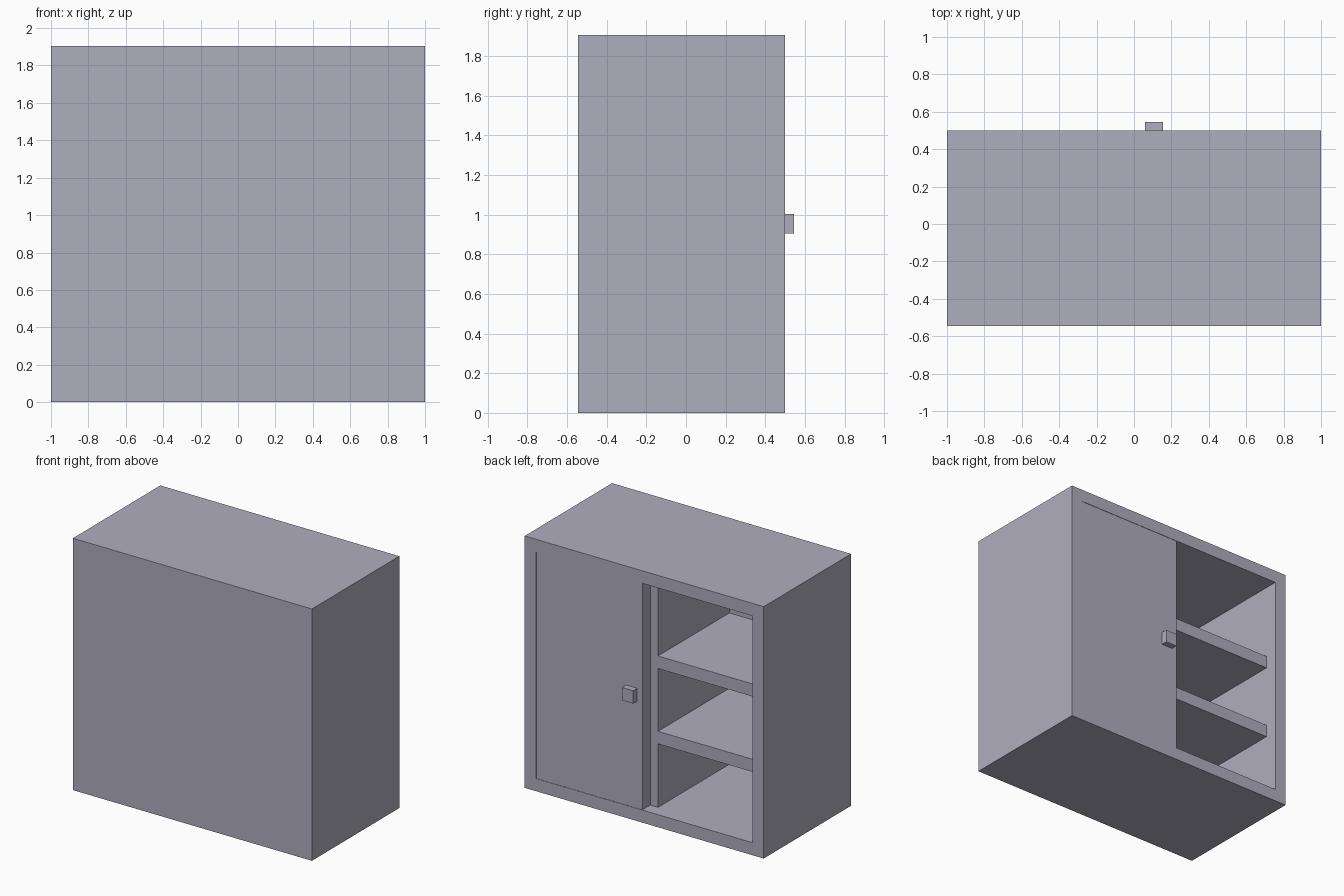
import bpy, bmesh
from mathutils import Vector

if "Cube" in bpy.data.objects:
    bpy.data.objects.remove(bpy.data.objects["Cube"])

W = 0.095                     # panel thickness used throughout
TOP = 1.905
BACK, OPEN = -0.545, 0.5      # the open side faces +y
INNER = 1 - W                 # half width of the opening

paint = bpy.data.materials.new("lilac_grey")
paint.diffuse_color = (0.43, 0.42, 0.51, 1)
paint.use_nodes = True
paint.node_tree.nodes["Principled BSDF"].inputs["Base Color"].default_value = paint.diffuse_color


def box(name, lo, hi, shape=None):
    """Axis-aligned box between two corners, optionally reshaped."""
    lo, hi = Vector(lo), Vector(hi)
    bm = bmesh.new()
    bmesh.ops.create_cube(bm, size=1)
    centre, size = (lo + hi) / 2, hi - lo
    for v in bm.verts:
        v.co = centre + v.co * size
    bm.normal_update()
    if shape:
        shape(bm)
    mesh = bpy.data.meshes.new(name)
    bm.to_mesh(mesh)
    bm.free()
    mesh.materials.append(paint)
    obj = bpy.data.objects.new(name, mesh)
    bpy.context.collection.objects.link(obj)
    return obj


def hollow(bm):
    """Inset the open side and push it in to the back panel."""
    face = max(bm.faces, key=lambda f: f.calc_center_median().y)
    bmesh.ops.inset_region(bm, faces=[face], thickness=W, use_even_offset=True)
    inner = bmesh.ops.extrude_discrete_faces(bm, faces=[face])["faces"][0]
    for v in inner.verts:
        v.co.y = BACK + W
    bmesh.ops.recalc_face_normals(bm, faces=bm.faces)


# Outer case
box("cabinet_case", (-1, BACK, 0), (1, OPEN, TOP), hollow)

# Upright divider, set back by the door thickness
front = OPEN - W - 0.003
box("centre_divider", (-W / 2, BACK + W, W), (W / 2, front, TOP - W))

# Two shelf levels on each side of the divider
for level, z in (("lower", 0.575), ("upper", 1.145)):
    for side, x0, x1 in (("left", -INNER, -W / 2), ("right", W / 2, INNER)):
        box(f"{level}_shelf_{side}", (x0, BACK + W, z), (x1, front, z + W))

# Door, very slightly recessed in the frame, with a square knob
box("door", (0.017, front, W), (INNER, front + W, TOP - W))
box("door_knob", (0.06, front + W, 0.905), (0.155, 0.545, 1.003))
